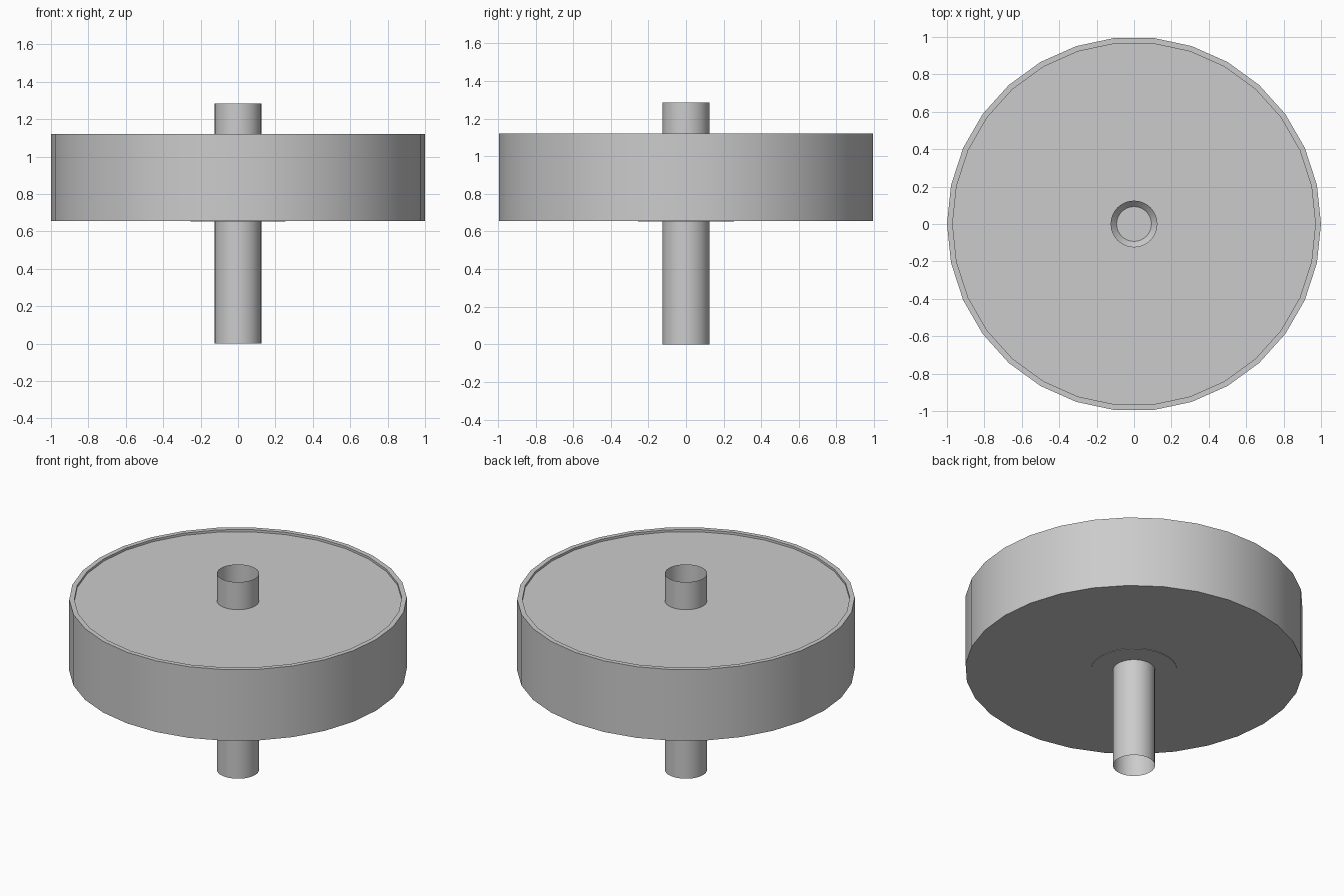
import bpy, bmesh
from math import cos, sin, tau, radians

if "Cube" in bpy.data.objects:
    bpy.data.objects.remove(bpy.data.objects["Cube"])


def lathe(name, profile, sides):
    """Revolve (radius, z) points around z; radius 0 closes to a flat cap."""
    bm = bmesh.new()
    rings = []
    for r, z in profile:
        if r == 0:
            rings.append(None)
            continue
        rings.append([bm.verts.new((r * cos(tau * i / sides), r * sin(tau * i / sides), z))
                      for i in range(sides)])
    for a, b in zip(rings, rings[1:]):
        if a is None or b is None:
            bm.faces.new(b if a is None else a)
            continue
        for i in range(sides):
            j = (i + 1) % sides
            bm.faces.new((a[i], a[j], b[j], b[i]))
    bmesh.ops.recalc_face_normals(bm, faces=bm.faces)
    mesh = bpy.data.meshes.new(name)
    bm.to_mesh(mesh)
    bm.free()
    obj = bpy.data.objects.new(name, mesh)
    bpy.context.collection.objects.link(obj)
    bpy.ops.object.select_all(action='DESELECT')
    obj.select_set(True)
    bpy.context.view_layer.objects.active = obj
    bpy.ops.object.shade_smooth_by_angle(angle=radians(30))
    return obj


# Wheel: solid drum with a thin raised rim around a shallow recess on top
lathe("wheel", [(0, 0.655), (1.0, 0.655), (1.0, 1.12), (0.97, 1.12),
                (0.97, 1.105), (0, 1.105)], 30)

# Hub plate, barely proud of the underside
lathe("hub_plate", [(0, 0.652), (0.255, 0.652), (0.255, 0.70), (0, 0.70)], 32)

# Axle: open thin-walled tube running right through the wheel
lathe("axle_tube", [(0.125, 0), (0.125, 1.285)], 32)

# Sloped seat inside the upper end of the tube
seat = lathe("axle_seat", [(0.125, 1.14), (0.093, 1.105)], 32)
seat.data.flip_normals()
